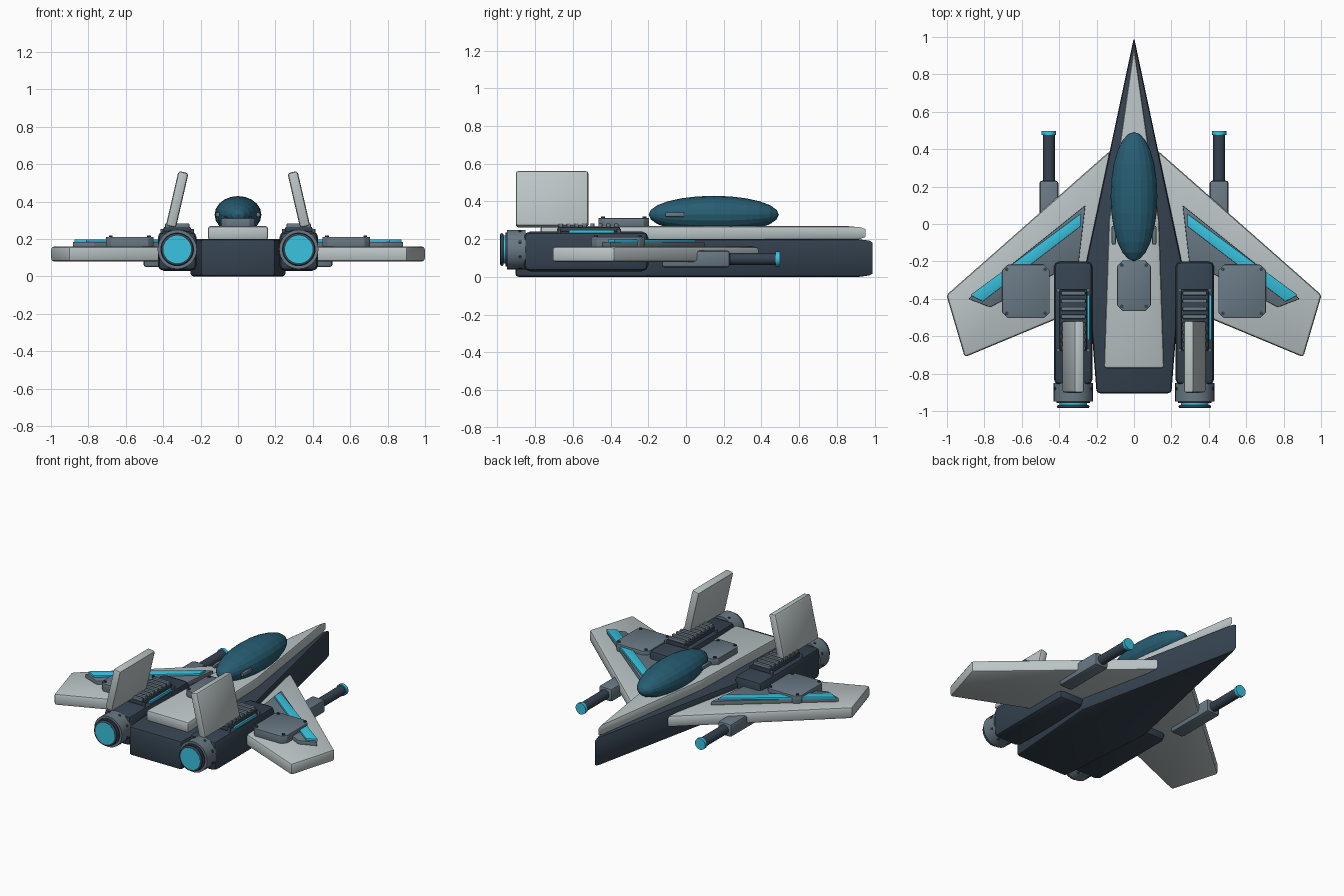
import bpy, bmesh, math
from mathutils import Matrix, Vector

if "Cube" in bpy.data.objects:
    bpy.data.objects.remove(bpy.data.objects["Cube"])


def material(name, r, g, b):
    m = bpy.data.materials.new(name)
    m.diffuse_color = (r, g, b, 1)
    m.use_nodes = True
    m.node_tree.nodes["Principled BSDF"].inputs["Base Color"].default_value = m.diffuse_color
    return m


PALE = material("pale_plating", 0.50, 0.56, 0.57)
DARK = material("dark_hull", 0.035, 0.055, 0.08)
GREY = material("mid_grey", 0.14, 0.19, 0.23)
CYAN = material("cyan_glow", 0.04, 0.55, 0.75)
GLASS = material("canopy_glass", 0.02, 0.11, 0.17)


def finish(bm, name, mat, bevel=0, smooth=True):
    bmesh.ops.recalc_face_normals(bm, faces=bm.faces)
    if bevel:
        bmesh.ops.bevel(bm, geom=bm.edges[:], offset=bevel, segments=2,
                        profile=0.5, affect='EDGES', clamp_overlap=True)
    me = bpy.data.meshes.new(name)
    bm.to_mesh(me)
    bm.free()
    ob = bpy.data.objects.new(name, me)
    bpy.context.collection.objects.link(ob)
    me.materials.append(mat)
    if smooth:
        bpy.ops.object.select_all(action='DESELECT')
        bpy.context.view_layer.objects.active = ob
        ob.select_set(True)
        bpy.ops.object.shade_smooth_by_angle(angle=math.radians(30))
    return ob


def prism(name, pts, z0, z1, mat, bevel=0, s=1):
    """Extrude a plan outline from z0 to z1; s=-1 mirrors it in x."""
    bm = bmesh.new()
    f = bm.faces.new([bm.verts.new((s * x, y, z0)) for x, y in pts])
    r = bmesh.ops.extrude_face_region(bm, geom=[f])
    top = [v for v in r["geom"] if isinstance(v, bmesh.types.BMVert)]
    bmesh.ops.translate(bm, verts=top, vec=(0, 0, z1 - z0))
    return finish(bm, name, mat, bevel)


def box(name, c, size, mat, bevel=0, tilt=0):
    bm = bmesh.new()
    m = (Matrix.Translation(c) @ Matrix.Rotation(tilt, 4, 'Y')
         @ Matrix.Diagonal((*size, 1)))
    bmesh.ops.create_cube(bm, size=1, matrix=m)
    return finish(bm, name, mat, bevel)


def rod(name, a, b, r, mat, n=20):
    """Cylinder running from point a to point b."""
    a, b = Vector(a), Vector(b)
    bm = bmesh.new()
    m = Matrix.Translation((a + b) / 2) @ (b - a).to_track_quat('Z', 'Y').to_matrix().to_4x4()
    bmesh.ops.create_cone(bm, cap_ends=True, segments=n, radius1=r, radius2=r,
                          depth=(b - a).length, matrix=m)
    return finish(bm, name, mat)


def hatch(name, cx, cy, w, d, z0, z1):
    """Clipped-corner access plate with four bolts."""
    x, y, k = w / 2, d / 2, 0.03
    half = [(x, -y + k), (x, y - k), (x - k, y), (-x + k, y)]
    pts = half + [(-a, -b) for a, b in half]
    prism(name, [(cx + a, cy + b) for a, b in pts], z0, z1, GREY, 0.004)
    for i in (-1, 1):
        for j in (-1, 1):
            px, py = cx + i * (x - 0.025), cy + j * (y - 0.025)
            rod(name + "_bolt", (px, py, z1 - 0.005), (px, py, z1 + 0.008), 0.01, DARK, 8)


def sym(half):
    """Close a centred outline whose first point is the nose."""
    return half + [(-x, y) for x, y in reversed(half[1:])]


# Fuselage, spine and canopy
prism("hull", sym([(0, 1.0), (0.255, -0.2), (0.2, -0.905)]), 0, 0.2, DARK, 0.018)
prism("spine", sym([(0, 0.96), (0.135, 0.02), (0.162, -0.772)]), 0.195, 0.27, PALE, 0.016)
bm = bmesh.new()
bmesh.ops.create_uvsphere(bm, u_segments=20, v_segments=12, radius=1, matrix=Matrix.Translation(
    (0, 0.147, 0.33)) @ Matrix.Diagonal((0.125, 0.345, 0.1, 1)) @ Matrix.Rotation(math.pi / 2, 4, 'X'))
finish(bm, "canopy", GLASS, smooth=False)
hatch("spine_hatch", 0, -0.33, 0.18, 0.27, 0.265, 0.312)

# Nozzle bolt circle and vent layout
for s in (-1, 1):
    # Canopy latch
    box("canopy_latch", (s * 0.108, -0.06, 0.33), (0.022, 0.1, 0.025), GREY, 0.006)

    # Wing with inlaid panel, light strip and hatch
    prism("wing", [(0.13, 0.39), (1.003, -0.38), (0.905, -0.712), (0.13, -0.39)],
          0.08, 0.16, PALE, 0.016, s)
    prism("wing_panel", [(0.26, 0.1), (0.885, -0.4), (0.77, -0.445), (0.295, -0.2)],
          0.15, 0.185, GREY, 0.004, s)
    prism("wing_light", [(0.285, 0.055), (0.285, -0.012), (0.81, -0.415), (0.875, -0.38)],
          0.18, 0.198, CYAN, 0.003, s)
    hatch("wing_hatch", s * 0.578, -0.36, 0.255, 0.285, 0.155, 0.212)

    # Engine pod, vents and side light
    ex, ez = s * 0.325, 0.14
    box("engine_pod", (ex, -0.53, 0.135), (0.208, 0.66, 0.21), DARK, 0.032)
    box("vent_base", (ex, -0.515, 0.25), (0.145, 0.33, 0.03), DARK, 0.006)
    for i in range(8):
        box("vent_slat", (ex, -0.37 - 0.042 * i, 0.27), (0.13, 0.022, 0.028), GREY, 0.005)
    for y in (-0.355, -0.675):
        for dx in (-0.08, 0.08):
            rod("pod_bolt", (ex + dx, y, 0.23), (ex + dx, y, 0.255), 0.01, GREY, 8)
    box("pod_light", (ex + 0.082, -0.5, 0.24), (0.014, 0.24, 0.02), CYAN, 0.003)

    # Exhaust nozzle
    rod("nozzle", (ex, -0.85, ez + 0.005), (ex, -0.95, ez + 0.005), 0.105, GREY, 28)
    rod("nozzle_step", (ex, -0.94, ez + 0.005), (ex, -0.958, ez + 0.005), 0.09, DARK, 28)
    rod("exhaust_glow", (ex, -0.95, ez + 0.005), (ex, -0.984, ez + 0.005), 0.074, CYAN, 28)
    bpy.ops.mesh.primitive_torus_add(location=(ex, -0.976, ez + 0.005), rotation=(math.pi / 2, 0, 0),
                                     major_radius=0.078, minor_radius=0.009,
                                     major_segments=28, minor_segments=8)
    lip = bpy.context.object
    lip.name = "nozzle_lip"
    lip.data.materials.append(DARK)
    bpy.ops.object.shade_smooth()
    for i in range(8):
        a = math.tau * (i + 0.5) / 8
        p = Vector((math.cos(a), 0, math.sin(a)))
        c = Vector((ex, -0.88, ez + 0.005))
        rod("nozzle_bolt", c + p * 0.1, c + p * 0.109, 0.009, DARK, 8)

    # Tail fin leaning inward
    box("tail_fin", (s * 0.325, -0.71, 0.412), (0.055, 0.385, 0.3), PALE, 0.014, -s * math.radians(13))

    # Wing cannon
    gx = s * 0.455
    box("cannon_mount", (gx, 0.052, 0.095), (0.1, 0.36, 0.09), GREY, 0.014)
    rod("cannon_barrel", (gx, 0.2, 0.095), (gx, 0.48, 0.095), 0.032, DARK)
    rod("cannon_muzzle", (gx, 0.475, 0.095), (gx, 0.497, 0.095), 0.039, CYAN)
